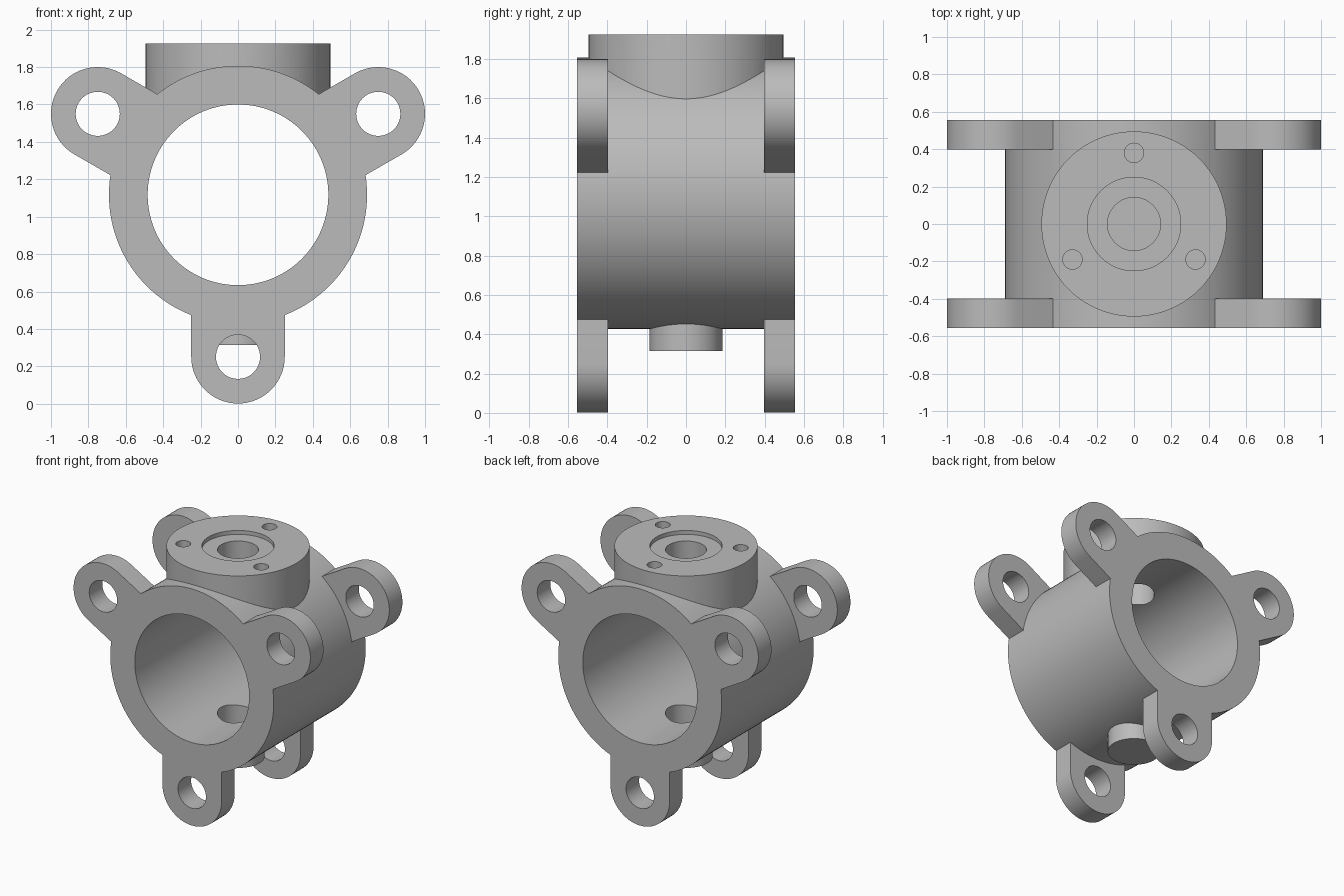
import bpy
import bmesh
from math import pi, cos, sin, radians
from mathutils import Matrix, Vector

default = bpy.data.objects.get("Cube")
if default:
    bpy.data.objects.remove(default)

AXIS = 1.117      # height of the bore axis
HALF = 0.555      # half length of the barrel
EAR_IN = 0.397    # inner face of the lugs
EAR_DIST = 0.866  # lug hole distance from the bore axis
EAR_R = 0.25

grey = bpy.data.materials.new("machined_grey")
grey.use_nodes = True
colour = (0.5, 0.5, 0.5, 1)
grey.diffuse_color = colour
grey.node_tree.nodes["Principled BSDF"].inputs["Base Color"].default_value = colour


def add_object(name, bm):
    bmesh.ops.recalc_face_normals(bm, faces=bm.faces)
    mesh = bpy.data.meshes.new(name)
    bm.to_mesh(mesh)
    bm.free()
    mesh.materials.append(grey)
    obj = bpy.data.objects.new(name, mesh)
    bpy.context.collection.objects.link(obj)
    return obj


def cylinder(name, radius, start, end, sides=64):
    """Cylinder between two points along y or z."""
    a, b = Vector(start), Vector(end)
    turn = (b - a).to_track_quat("Z", "Y").to_matrix().to_4x4()
    bm = bmesh.new()
    bmesh.ops.create_cone(bm, cap_ends=True, segments=sides, radius1=radius,
                          radius2=radius, depth=(b - a).length,
                          matrix=Matrix.Translation((a + b) / 2) @ turn)
    return add_object(name, bm)


def lug(name, angle, y0, y1):
    """Round-ended plate reaching out from the barrel."""
    outline = [(0.5, EAR_R)]
    for i in range(33):
        t = pi / 2 - pi * i / 32
        outline.append((EAR_DIST + EAR_R * cos(t), EAR_R * sin(t)))
    outline.append((0.5, -EAR_R))
    bm = bmesh.new()
    c, s = cos(angle), sin(angle)
    face = bm.faces.new([bm.verts.new((u * c - v * s, y0, AXIS + u * s + v * c))
                         for u, v in outline])
    new = bmesh.ops.extrude_face_region(bm, geom=[face])["geom"]
    bmesh.ops.translate(bm, vec=(0, y1 - y0, 0),
                        verts=[g for g in new if isinstance(g, bmesh.types.BMVert)])
    return add_object(name, bm)


def combine(target, tool, operation):
    mod = target.modifiers.new(tool.name, "BOOLEAN")
    mod.operation = operation
    mod.solver = "EXACT"
    mod.object = tool
    tool.hide_render = True
    bpy.context.view_layer.objects.active = target
    bpy.ops.object.modifier_apply(modifier=mod.name)
    bpy.data.objects.remove(tool)


# Barrel with the top flange boss and the bottom pad
housing = cylinder("housing", 0.69, (0, -HALF, AXIS), (0, HALF, AXIS), 128)
combine(housing, cylinder("top_boss", 0.495, (0, 0, 1.2), (0, 0, 1.925), 96), "UNION")
combine(housing, cylinder("bottom_pad", 0.185, (0, 0, 0.315), (0, 0, 0.8)), "UNION")

# Three lugs at each end, then their bolt holes
angles = [radians(a) for a in (30, 150, 270)]
for y0, y1 in ((-HALF, -EAR_IN), (EAR_IN, HALF)):
    for angle in angles:
        combine(housing, lug("lug", angle, y0, y1), "UNION")
for angle in angles:
    x, z = EAR_DIST * cos(angle), AXIS + EAR_DIST * sin(angle)
    # one cut per end, so the pad between the lower lugs stays whole
    for side in (-1, 1):
        combine(housing, cylinder("lug_hole", 0.118, (x, side * 0.3, z),
                                  (x, side * 0.7, z), 48), "DIFFERENCE")

# Main bore, shaft passage with blind lower socket, and counterbore
combine(housing, cylinder("bore", 0.483, (0, -1, AXIS), (0, 1, AXIS), 128), "DIFFERENCE")
combine(housing, cylinder("shaft_hole", 0.142, (0, 0, 0.4), (0, 0, 2.1)), "DIFFERENCE")
combine(housing, cylinder("counterbore", 0.25, (0, 0, 1.895), (0, 0, 2.1)), "DIFFERENCE")

# Three screw holes in the top boss
for a in (90, 210, 330):
    x, y = 0.38 * cos(radians(a)), 0.38 * sin(radians(a))
    combine(housing, cylinder("screw_hole", 0.052, (x, y, 1.73), (x, y, 2.1), 32),
            "DIFFERENCE")

# Smooth curved walls, crisp machined edges
bpy.ops.object.select_all(action="DESELECT")
housing.select_set(True)
bpy.context.view_layer.objects.active = housing
bpy.ops.object.shade_smooth_by_angle(angle=radians(25))
